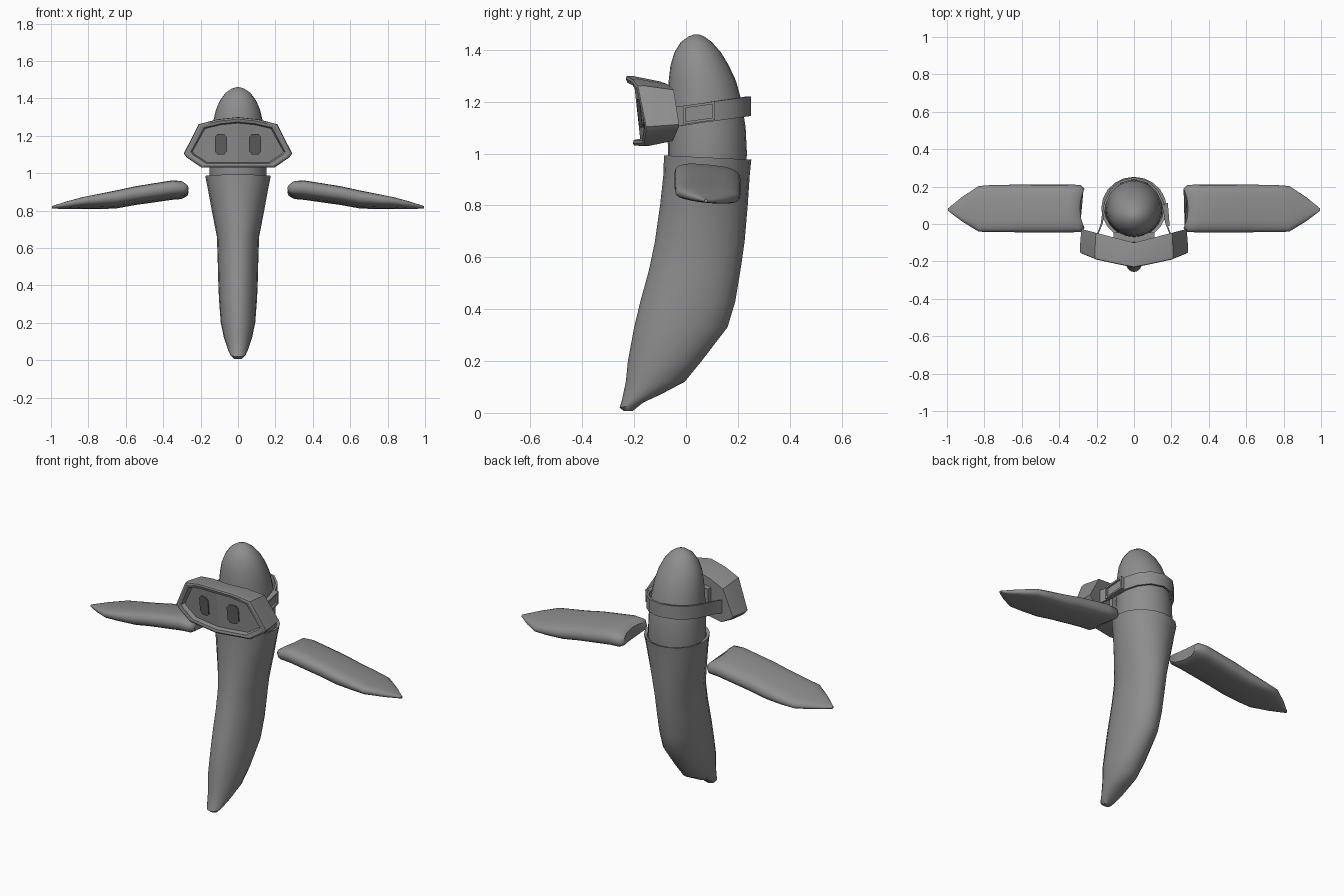
import bpy, bmesh, math
from mathutils import Vector

if "Cube" in bpy.data.objects:
    bpy.data.objects.remove(bpy.data.objects["Cube"])


def material(name, v):
    m = bpy.data.materials.new(name)
    m.diffuse_color = (v, v, v, 1)
    m.use_nodes = True
    m.node_tree.nodes["Principled BSDF"].inputs["Base Color"].default_value = m.diffuse_color
    return m


GREY = material("grey", 0.27)
DARK = material("dark grey", 0.12)


def loft(name, rings, mat=GREY, caps=(True, True), smooth=40, closed=True):
    """Skin a list of equal-length point rings."""
    bm = bmesh.new()
    vs = [[bm.verts.new(p) for p in r] for r in rings]
    n = len(rings[0])
    for a, b in zip(vs, vs[1:]):
        for i in range(n if closed else n - 1):
            j = (i + 1) % n
            bm.faces.new((a[i], a[j], b[j], b[i]))
    if caps[0]:
        bm.faces.new(vs[0][::-1])
    if caps[1]:
        bm.faces.new(vs[-1])
    bmesh.ops.recalc_face_normals(bm, faces=bm.faces)
    me = bpy.data.meshes.new(name)
    bm.to_mesh(me)
    bm.free()
    me.materials.append(mat)
    ob = bpy.data.objects.new(name, me)
    bpy.context.collection.objects.link(ob)
    if smooth:
        bpy.ops.object.select_all(action='DESELECT')
        ob.select_set(True)
        bpy.context.view_layer.objects.active = ob
        bpy.ops.object.shade_smooth_by_angle(angle=math.radians(smooth))
    return ob


def ellipse(z, hx, y0, y1, n=20, tilt=0.0):
    """Horizontal oval given half width and front/back limits."""
    c, r = (y0 + y1) / 2, (y1 - y0) / 2
    return [(hx * math.cos(t), c + r * math.sin(t), z + tilt * math.sin(t))
            for t in (2 * math.pi * i / n for i in range(n))]


# Curved peel: z, half width, front y, back y, tilt
peel = [(0.008, .022, -.24, -.205, 0), (.03, .042, -.256, -.165, .01),
        (.06, .055, -.247, -.10, .01), (.12, .075, -.232, -.005, 0),
        (.20, .092, -.224, .06, 0), (.33, .102, -.20, .16, 0),
        (.43, .106, -.176, .19, 0), (.55, .109, -.143, .21, 0),
        (.66, .113, -.12, .226, 0), (.80, .14, -.10, .238, 0),
        (.92, .162, -.087, .246, 0), (.985, .175, -.085, .252, -.008),
        (.980, .158, -.07, .238, -.008), (.90, .14, -.06, .225, 0)]
loft("peel", [ellipse(z, h, a, b, tilt=t) for z, h, a, b, t in peel], caps=(True, False))

# Domed fruit emerging from the peel
fruit = [(.88, .145, -.065, .225), (1.0, .153, -.07, .235), (1.1, .150, -.071, .230),
         (1.2, .143, -.07, .215), (1.28, .132, -.067, .193), (1.34, .118, -.06, .165),
         (1.39, .096, -.045, .135), (1.43, .066, -.02, .10), (1.452, .034, .01, .07),
         (1.46, .008, .032, .048)]
loft("fruit", [ellipse(*f, n=24) for f in fruit])


# Peel flaps held out as arms: x, centre y, half depth, centre z, half thickness
arm = [(.265, .083, .105, .908, .030), (.285, .083, .126, .910, .044),
       (.35, .083, .128, .910, .048), (.45, .083, .128, .895, .047),
       (.55, .083, .128, .880, .046), (.65, .083, .127, .860, .044),
       (.75, .083, .126, .848, .036), (.83, .081, .122, .840, .028),
       (.92, .079, .065, .828, .018), (.995, .077, .006, .818, .006)]


def arm_ring(x, cy, ry, cz, rz, side):
    pts = []
    for i in range(20):
        t = 2 * math.pi * i / 20
        c, s = math.cos(t), math.sin(t)
        u = math.copysign(abs(c) ** .6, c)
        v = math.copysign(abs(s) ** .8, s)
        dent = .025 * (1 - u * u) if x < .3 else 0
        pts.append((side * (x + dent), cy + ry * u, cz + rz * v - .012 * u * (ry / .128)))
    return pts


for side, label in ((1, "right"), (-1, "left")):
    loft(label + "_arm", [arm_ring(*a, side) for a in arm], smooth=50)

# Goggle frame: bent outline with a recessed face
half = [(0, 1.30), (.11, 1.288), (.21, 1.262), (.29, 1.105), (.275, 1.085), (.195, 1.03), (.10, 1.03), (0, 1.03)]
outline = half + [(-x, z) for x, z in half[-2:0:-1]]


def front_y(x, z):
    return -.218 + .19 * abs(x) - .11 * (z - 1.16)


def mask_ring(s, dy, back=False, sz=None):
    sz = sz or s
    pts = []
    for x, z in outline:
        x, z = x * s, 1.155 + (z - 1.155) * sz
        y = (-.10 + .26 * abs(x)) if back else front_y(x, z) + dy
        pts.append((x, y, z))
    return pts


frame = [mask_ring(.97, 0, True, .85), mask_ring(1, .025), mask_ring(.99, .004),
         mask_ring(.95, 0, sz=.93), mask_ring(.87, .004, sz=.82), mask_ring(.84, .03, sz=.78)]
bm_caps = (False, False)
loft("goggle_frame", frame, caps=bm_caps, smooth=25)


# Lens and rear panel, each folded along the centre line
def folded_panel(name, ring):
    n = len(ring) // 2
    right = ring[:n + 1]
    left = [ring[0]] + ring[:n - 1:-1]
    mid = [Vector(ring[0]).lerp(Vector(ring[n]), i / n) for i in range(n + 1)]
    return loft(name, [left, mid, right], caps=(False, False), smooth=0, closed=False)


folded_panel("goggle_lens", frame[-1])
folded_panel("goggle_back", frame[0])

# Padding between goggles and fruit
pad = [(-.11, 1.08), (.11, 1.08), (.11, 1.22), (-.11, 1.22)]
loft("goggle_pad", [[(x, y, z) for x, z in pad] for y in (-.095, -.045)], smooth=0)

# Eye plates with clipped corners
eye = [(-.018, -.055), (.018, -.055), (.032, -.038), (.032, .038),
       (.018, .055), (-.018, .055), (-.032, .038), (-.032, -.038)]
for side, label in ((1, "right"), (-1, "left")):
    rings = []
    for d in (.026, .020):
        rings.append([(side * .092 + x, front_y(side * .092 + x, 1.155 + z) + d, 1.155 + z)
                      for x, z in eye])
    loft(label + "_eye", rings, DARK, smooth=0)

# Strap wrapping round the back, rising towards the rear
strap_half = [(.20, -.06), (.178, .0), (.170, .06), (.158, .12), (.128, .18), (.075, .23), (0, .25)]
path = strap_half + [(-x, y) for x, y in strap_half[-2::-1]]


def strap_ring(x, y):
    z = 1.148 + .14 * y
    k = Vector((x, y - .06)).normalized() * .012
    return [(x, y, z - .038), (x, y, z + .038), (x - k.x, y - k.y, z + .038), (x - k.x, y - k.y, z - .038)]


loft("strap", [strap_ring(*p) for p in path], smooth=30)


# Buckle: a raised rectangular rim on the right of the strap
def buckle_ring(dx, s, t):
    pts = []
    for u, v in ((-1, -1), (1, -1), (1, 1), (-1, 1)):
        y = .05 + u * s
        pts.append((.172 - .08 * (y - .05) + dx, y, 1.150 + .14 * y + v * t))
    return pts


loft("buckle", [buckle_ring(-.005, .062, .036), buckle_ring(.014, .062, .036),
                buckle_ring(.014, .052, .026), buckle_ring(.004, .052, .026)], smooth=0)
